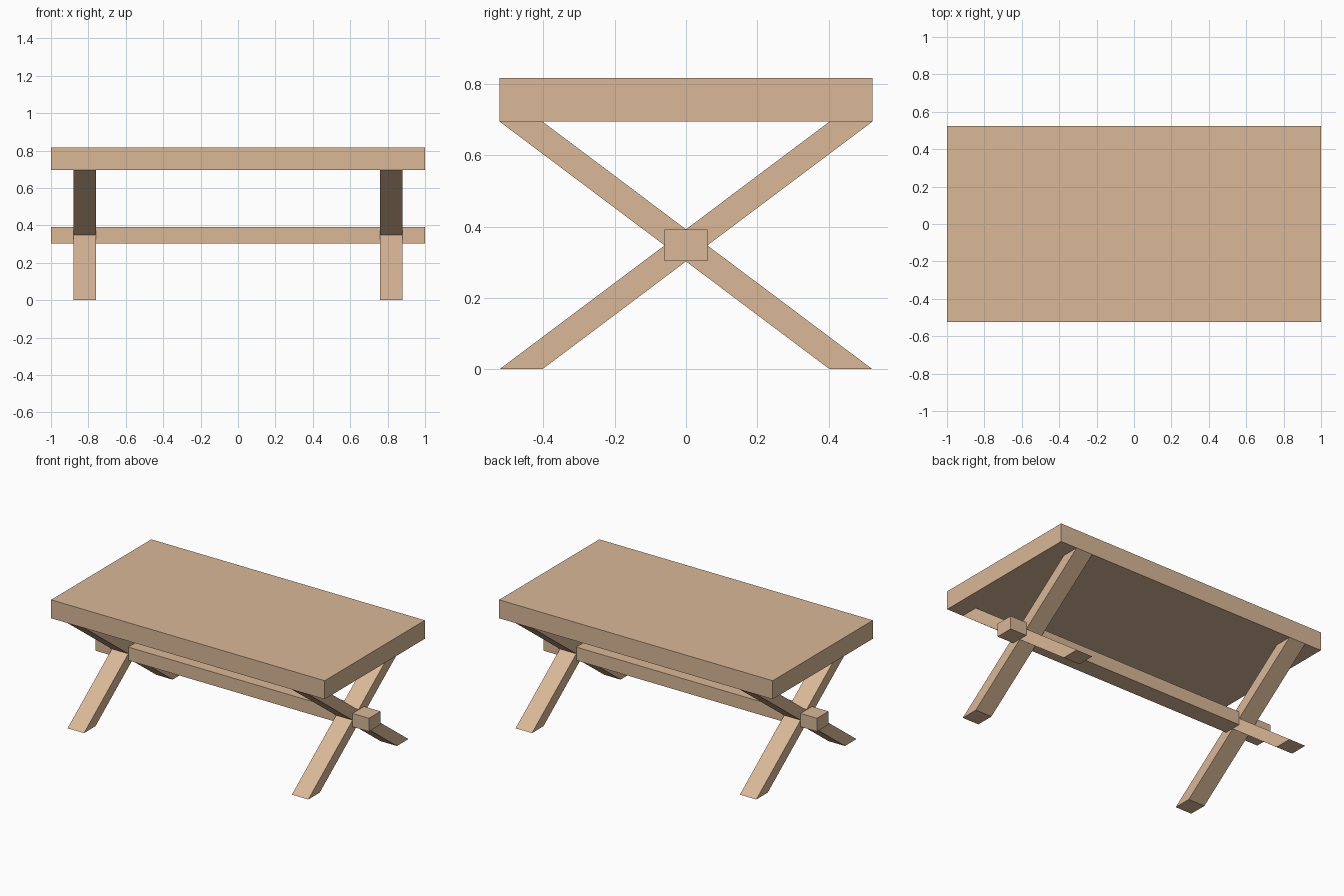
import bpy, bmesh

if "Cube" in bpy.data.objects:
    bpy.data.objects.remove(bpy.data.objects["Cube"])

wood = bpy.data.materials.new("wood")
wood.diffuse_color = (0.70, 0.48, 0.31, 1)
wood.use_nodes = True
wood.node_tree.nodes["Principled BSDF"].inputs["Base Color"].default_value = wood.diffuse_color

HALF_Y = 0.523      # half depth of the table
LEG_TOP = 0.695     # underside of the top
TABLE_TOP = 0.817
FOOT = 0.12         # width of a leg's flat end


def prism(name, profile, x0, x1):
    """Extrude a (y, z) profile along x."""
    bm = bmesh.new()
    face = bm.faces.new([bm.verts.new((x0, y, z)) for y, z in profile])
    new = bmesh.ops.extrude_face_region(bm, geom=[face])["geom"]
    verts = [v for v in new if isinstance(v, bmesh.types.BMVert)]
    bmesh.ops.translate(bm, verts=verts, vec=(x1 - x0, 0, 0))
    bmesh.ops.recalc_face_normals(bm, faces=bm.faces[:])
    mesh = bpy.data.meshes.new(name)
    bm.to_mesh(mesh)
    bm.free()
    mesh.materials.append(wood)
    obj = bpy.data.objects.new(name, mesh)
    bpy.context.collection.objects.link(obj)
    return obj


def rect(half_y, z0, z1):
    return [(-half_y, z0), (half_y, z0), (half_y, z1), (-half_y, z1)]


# Thick slab top
prism("table_top", rect(HALF_Y, LEG_TOP, TABLE_TOP), -1, 1)

# Stretcher beam running through both leg crossings
prism("stretcher_beam", rect(0.06, 0.304, 0.392), -1, 1)

# Crossed legs: two slanted bars at each end
for end, x in (("left", -0.82), ("right", 0.82)):
    for lean, s in (("forward", -1), ("backward", 1)):
        bar = [(-s * HALF_Y, 0), (-s * (HALF_Y - FOOT), 0),
               (s * HALF_Y, LEG_TOP), (s * (HALF_Y - FOOT), LEG_TOP)]
        prism(f"{end}_leg_{lean}", bar, x - 0.06, x + 0.06)
